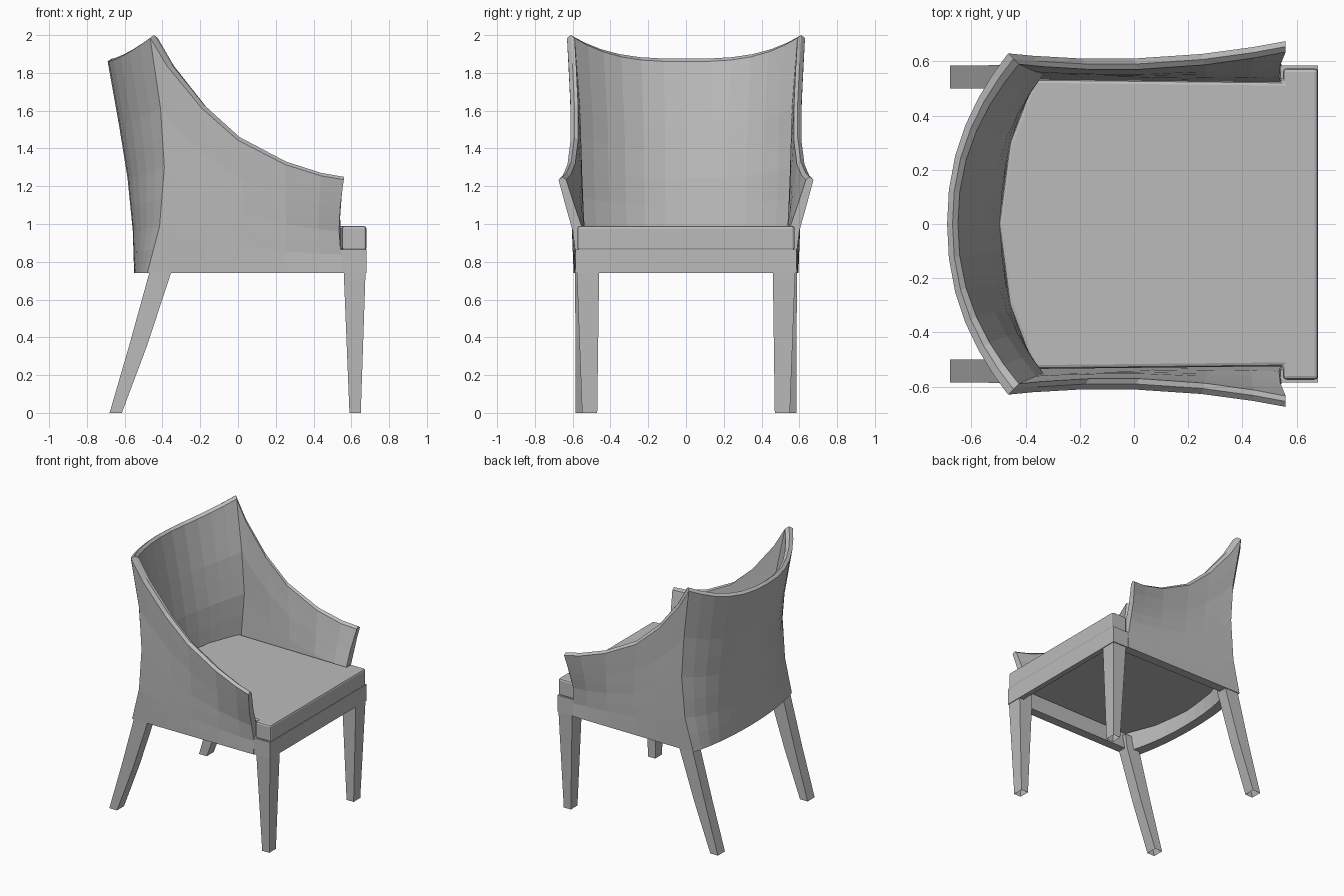
import bpy, bmesh

cube = bpy.data.objects.get("Cube")
if cube:
    bpy.data.objects.remove(cube, do_unlink=True)

grey = bpy.data.materials.new("plain_grey")
grey.use_nodes = True
grey.diffuse_color = (0.5, 0.5, 0.5, 1)
bsdf = grey.node_tree.nodes["Principled BSDF"]
bsdf.inputs["Base Color"].default_value = (0.5, 0.5, 0.5, 1)
bsdf.inputs["Roughness"].default_value = 0.8


def finish(bm, name, mirror=False, bevel=0):
    """Turn a bmesh into a named object, optionally mirrored across y."""
    bmesh.ops.recalc_face_normals(bm, faces=bm.faces)
    mesh = bpy.data.meshes.new(name)
    bm.to_mesh(mesh)
    bm.free()
    mesh.materials.append(grey)
    ob = bpy.data.objects.new(name, mesh)
    bpy.context.collection.objects.link(ob)
    if mirror:
        mod = ob.modifiers.new("mirror", 'MIRROR')
        mod.use_axis = (False, True, False)
        mod.use_clip = True
    if bevel:
        mod = ob.modifiers.new("bevel", 'BEVEL')
        mod.width = bevel
        mod.segments = 2
    return ob


def loft(rings, name, caps=(True, True), **kw):
    """Bridge a list of closed rings with quads."""
    bm = bmesh.new()
    vs = [[bm.verts.new(p) for p in ring] for ring in rings]
    n = len(rings[0])
    for a, b in zip(vs, vs[1:]):
        for i in range(n):
            j = (i + 1) % n
            bm.faces.new((a[i], a[j], b[j], b[i]))
    for ring, cap in zip((vs[0], vs[-1]), caps):
        if cap:
            bm.faces.new(ring)
    return finish(bm, name, **kw)


def lerp(a, b, t):
    return a + (b - a) * t


def table(points, x):
    """Piecewise linear lookup."""
    for (x0, y0), (x1, y1) in zip(points, points[1:]):
        if x <= x1:
            return lerp(y0, y1, (x - x0) / (x1 - x0))
    return points[-1][1]


# Curved shell: arms sweep up into the back
BASE = 0.74
LEVELS = (0, 0.1, 0.2, 0.32, 0.45, 0.58, 0.7, 0.85, 1)
front_x = ((0, .545), (.2, .545), (.45, .535), (.7, .54), (1, .56))
front_y = ((0, .59), (.2, .585), (.45, .60), (.7, .635), (1, .675))
corner_x = ((0, -.48), (.2, -.415), (.45, -.39), (.7, -.41), (1, -.465))
corner_y = ((0, .595), (.2, .605), (.45, .61), (.7, .61), (1, .63))
centre_x = ((0, -.55), (.2, -.557), (.45, -.585), (.7, -.63), (1, -.69))
arm_top = ((-.46, 2.0), (-.37, 1.85), (-.19, 1.63), (0, 1.46),
           (.25, 1.33), (.44, 1.27), (.56, 1.25))


def arm_ring(u):
    ztop = table(arm_top, lerp(.56, -.46, u))
    outer, inner = [], []
    for t in LEVELS:
        thick = lerp(.07, .04, t)
        y = lerp(table(front_y, t), table(corner_y, t), u) - .16 * u * (1 - u) * t * t
        xf, xb = table(front_x, t), table(corner_x, t)
        z = lerp(BASE, ztop - .015, t)
        outer.append((lerp(xf, xb, u), y, z))
        inner.append((lerp(xf, xb + thick, u), y - thick, z))
    return close_ring(outer, inner, ztop)


def back_ring(w):
    """w runs from 1 at the corner to 0 at the centre line."""
    ztop = 1.875 + .125 * w ** 3
    outer, inner = [], []
    for t in LEVELS:
        thick = lerp(.07, .04, t)
        y = table(corner_y, t)
        x = lerp(table(centre_x, t), table(corner_x, t), w ** 2.2)
        z = lerp(BASE, ztop - .015, t)
        outer.append((x, y * w, z))
        inner.append((x + thick, (y - thick) * w, z))
    return close_ring(outer, inner, ztop)


def close_ring(outer, inner, ztop):
    a, b = outer[-1], inner[-1]
    crest = ((a[0] + b[0]) / 2, (a[1] + b[1]) / 2, ztop)
    return outer + [crest] + inner[::-1]


rings = [arm_ring((.56 - x) / 1.02) for x, z in reversed(arm_top)]
rings += [back_ring(w) for w in (.88, .74, .58, .4, .2, 0)]
loft(rings, "arm_and_back_shell", caps=(True, False), mirror=True)


def slab(half, z0, z1, name, bevel):
    """Extruded plan outline, symmetric across y."""
    plan = half + [(x, -y) for x, y in reversed(half) if y > 0]
    return loft([[(x, y, z) for x, y in plan] for z in (z0, z1)], name, bevel=bevel)


# Seat cushion, wider in front of the arms
slab([(.68, .575), (.55, .575), (.55, .525), (-.37, .535), (-.46, .3), (-.5, 0)],
     .86, .99, "seat_cushion", .014)


def box(x0, x1, y0, y1, z0, z1, name, **kw):
    loft([[(x0, y0, z), (x1, y0, z), (x1, y1, z), (x0, y1, z)] for z in (z0, z1)],
         name, **kw)


# Seat rails under the cushion
box(.64, .68, -.585, .585, BASE, .865, "front_rail")
box(.5, .66, .535, .585, BASE, .865, "side_rail", mirror=True)


def leg(sections, name):
    """Tapered leg from (z, x0, x1, y0, y1) sections, hollow at the foot."""
    loft([[(a, c, z), (b, c, z), (b, d, z), (a, d, z)] for z, a, b, c, d in sections],
         name, caps=(False, True), mirror=True)


# Legs: straight tapered in front, swept back behind
leg([(0, .59, .65, .47, .55), (BASE, .56, .675, .46, .578), (.86, .56, .675, .46, .578)],
    "front_legs")
leg([(0, -.68, -.615, .5, .585), (.36, -.575, -.48, .5, .585),
     (BASE, -.47, -.355, .5, .588), (.84, -.45, -.34, .5, .588)], "rear_legs")
